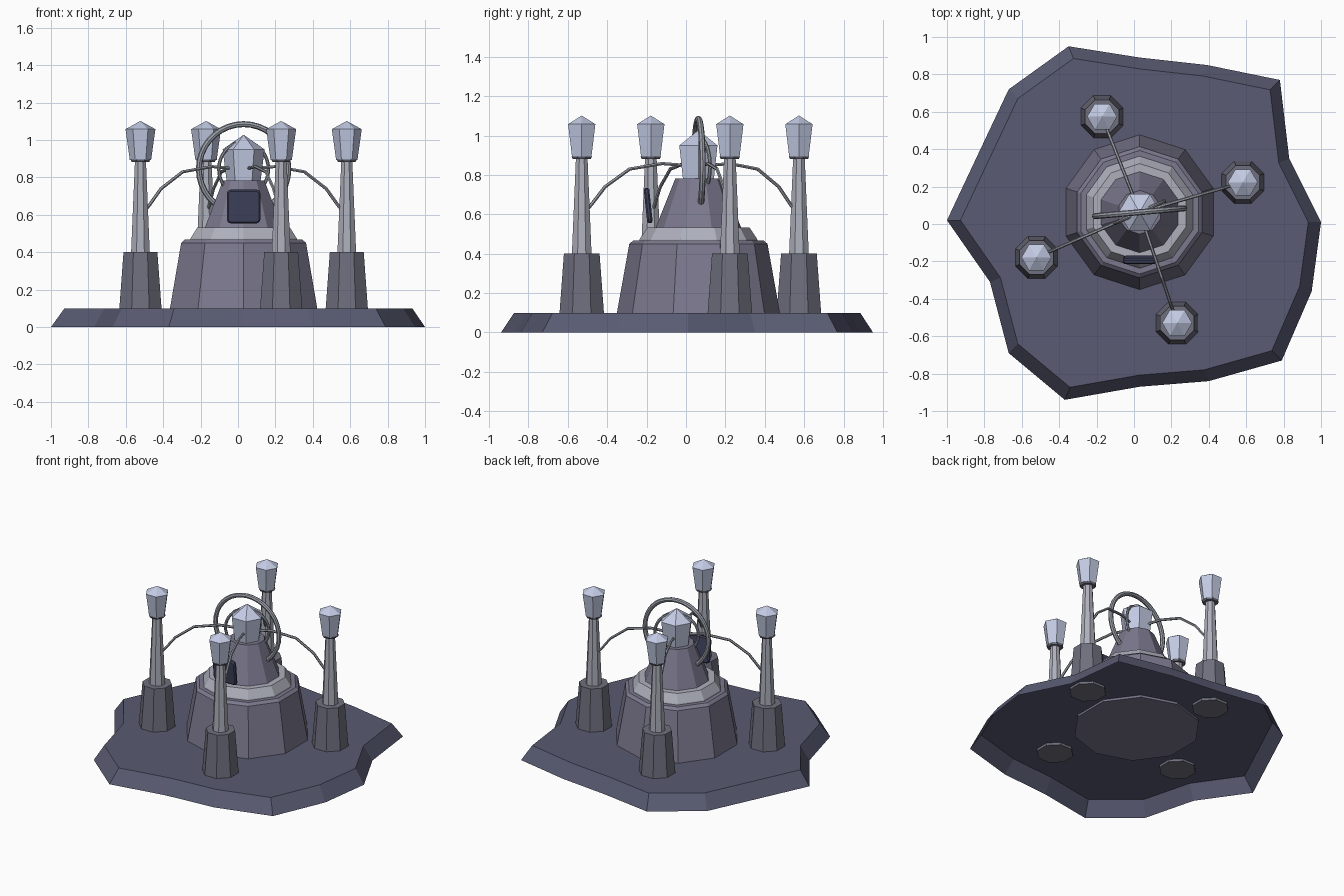
import bpy, bmesh
from math import sin, cos, pi, radians
from mathutils import Vector

if "Cube" in bpy.data.objects:
    bpy.data.objects.remove(bpy.data.objects["Cube"])

CX, CY = 0.03, 0.063      # axis of the central tower


def material(name, rgb):
    m = bpy.data.materials.new(name)
    m.diffuse_color = (*rgb, 1)
    m.use_nodes = True
    m.node_tree.nodes["Principled BSDF"].inputs["Base Color"].default_value = m.diffuse_color
    return m


SLAB = material("slab_blue", (0.10, 0.105, 0.17))
STONE = material("stone_purple", (0.20, 0.19, 0.27))
FOOT = material("foot_grey", (0.16, 0.16, 0.21))
METAL = material("pale_metal", (0.42, 0.43, 0.50))
WIRE = material("wire_metal", (0.33, 0.35, 0.40))
CRYSTAL = material("crystal_blue", (0.55, 0.60, 0.78))
PANEL = material("panel_blue", (0.05, 0.055, 0.11))


def finish(name, bm, mat):
    bmesh.ops.recalc_face_normals(bm, faces=bm.faces)
    me = bpy.data.meshes.new(name)
    bm.to_mesh(me)
    bm.free()
    ob = bpy.data.objects.new(name, me)
    bpy.context.collection.objects.link(ob)
    me.materials.append(mat)
    return ob


def lathe(name, profile, n, x, y, mat, turn=0.0):
    """Flat-sided turned part; profile is (radius, z), radius 0 makes a tip."""
    bm = bmesh.new()
    rings = []
    for r, z in profile:
        if r == 0:
            rings.append([bm.verts.new((x, y, z))] * n)
        else:
            rings.append([bm.verts.new((x + r * cos(turn + 2 * pi * i / n),
                                        y + r * sin(turn + 2 * pi * i / n), z))
                          for i in range(n)])
    for (ra, _), (rb, _), a, b in zip(profile, profile[1:], rings, rings[1:]):
        for i in range(n):
            j = (i + 1) % n
            bm.faces.new((a[i], a[j], b[i]) if rb == 0 else (a[i], a[j], b[j], b[i]))
    bm.faces.new(rings[0][::-1])
    if profile[-1][0] > 0:
        bm.faces.new(rings[-1])
    return finish(name, bm, mat)


def tube(name, points, radius, mat, sides=6):
    """Round bar swept along a path, ends capped."""
    cu = bpy.data.curves.new(name, 'CURVE')
    cu.dimensions = '3D'
    cu.bevel_depth = radius
    cu.bevel_resolution = (sides - 4) // 2
    cu.use_fill_caps = True
    sp = cu.splines.new('POLY')
    sp.points.add(len(points) - 1)
    for p, co in zip(sp.points, points):
        p.co = (*co, 1)
    sp.use_smooth = False
    ob = bpy.data.objects.new(name, cu)
    bpy.context.collection.objects.link(ob)
    cu.materials.append(mat)
    return ob


# Irregular ground slab: sloped rim and top, hollow underneath
outline = [(1.0, 0.01), (0.83, 0.35), (0.78, 0.77), (0.39, 0.85), (0.03, 0.89),
           (-0.35, 0.95), (-0.67, 0.72), (-0.84, 0.36), (-1.0, 0.02), (-0.77, -0.31),
           (-0.67, -0.69), (-0.37, -0.94), (0.03, -0.87), (0.40, -0.84),
           (0.79, -0.73), (0.95, -0.36)]
bm = bmesh.new()
low = [bm.verts.new((x, y, 0)) for x, y in outline]
top = [bm.verts.new((0.03 + (x - 0.03) * 0.93, 0.02 + (y - 0.02) * 0.93, 0.1))
       for x, y in outline]
for i in range(len(low)):
    j = (i + 1) % len(low)
    bm.faces.new((low[i], low[j], top[j], top[i]))
bm.faces.new(top)
finish("ground_slab", bm, SLAB)

# Central tower
lathe("tower_drum", [(0.418, 0.082), (0.414, 0.1), (0.351, 0.45), (0.33, 0.468)],
      10, CX, CY, STONE, pi / 2)
lathe("tower_collar", [(0.302, 0.46), (0.298, 0.475), (0.26, 0.533), (0.215, 0.533)],
      10, CX, CY, METAL, pi / 2)
lathe("tower_cone", [(0.22, 0.525), (0.117, 0.783)], 10, CX, CY, STONE, pi / 2)
lathe("tower_crystal", [(0.09, 0.775), (0.112, 0.95), (0, 1.028)], 6, CX, CY, CRYSTAL)

# Four pillars with crystals, and a drooping wire from each to the tower
drop = [(0.04, 0.62), (0.09, 0.655), (0.2, 0.74), (0.41, 0.83),
        (0.69, 0.858), (0.86, 0.85), (0.97, 0.82)]
for k in range(4):
    a = radians(20 + 90 * k)
    px, py = 0.03 + 0.587 * cos(a), 0.022 + 0.587 * sin(a)
    lathe(f"pillar_foot_{k}", [(0.123, 0.082), (0.122, 0.1), (0.098, 0.402)],
          8, px, py, FOOT, pi / 8)
    lathe(f"pillar_shaft_{k}", [(0.054, 0.40), (0.032, 0.885)], 8, px, py, METAL, pi / 8)
    lathe(f"pillar_cap_{k}", [(0.05, 0.882), (0.057, 0.895)], 8, px, py, FOOT, pi / 8)
    lathe(f"pillar_crystal_{k}", [(0.057, 0.893), (0.08, 1.058), (0, 1.102)],
          6, px, py, CRYSTAL)
    tube(f"wire_{k}", [(px + (CX - px) * t, py + (CY - py) * t, z) for t, z in drop],
         0.009, WIRE)


# Two open hoops around the tower crystal
def hoop(name, r, tube_r, yaw, start):
    pts = []
    for i in range(29):
        a = radians(start + (180 - 2 * start) * i / 28)
        pts.append((CX + r * cos(a) * cos(yaw), CY + r * cos(a) * sin(yaw),
                    0.845 + r * sin(a)))
    tube(name, pts, tube_r, WIRE, 8)


hoop("outer_hoop", 0.24, 0.016, radians(5), -50)
hoop("inner_hoop", 0.145, 0.010, radians(24), -47)

# Front control panel, leaning slightly, with rounded edges
bm = bmesh.new()
bmesh.ops.create_cube(bm, size=1)
bmesh.ops.scale(bm, vec=Vector((0.18, 0.028, 0.18)), verts=bm.verts)
corner = [e for e in bm.edges if abs((e.verts[0].co - e.verts[1].co).y) > 0.01]
bmesh.ops.bevel(bm, geom=corner, offset=0.02, segments=2, profile=0.5, affect='EDGES')
rim = [e for e in bm.edges if abs((e.verts[0].co - e.verts[1].co).y) < 0.001]
bmesh.ops.bevel(bm, geom=rim, offset=0.008, segments=1, affect='EDGES')
panel = finish("front_panel", bm, PANEL)
panel.location = (CX, -0.192, 0.645)
panel.rotation_euler.x = radians(6)
